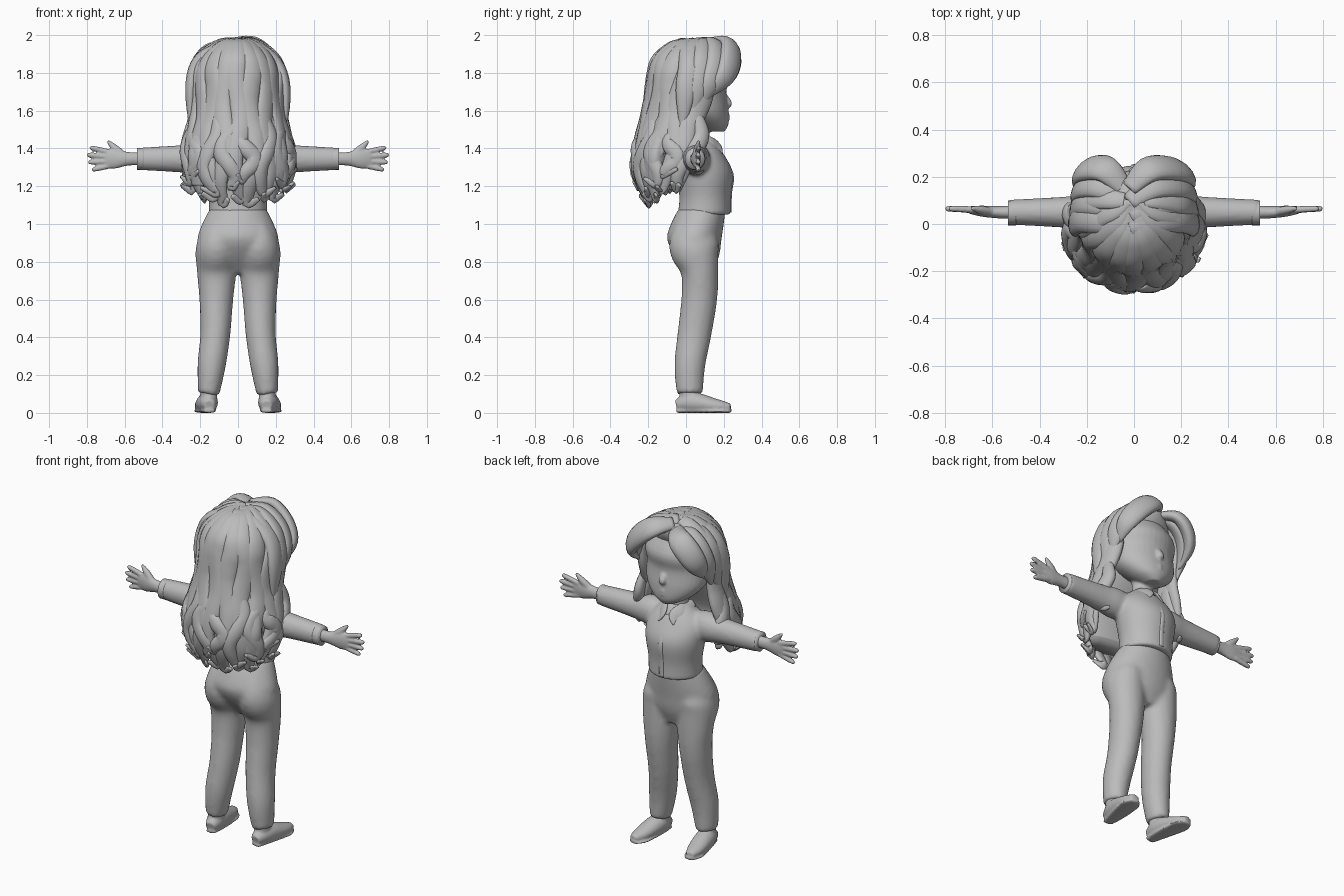
import bpy, bmesh, math
from mathutils import Vector

if "Cube" in bpy.data.objects:
    bpy.data.objects.remove(bpy.data.objects["Cube"])

colour = (.5, .5, .5, 1)
grey = bpy.data.materials.new("plain_grey")
grey.use_nodes = True
grey.diffuse_color = colour
grey.node_tree.nodes["Principled BSDF"].inputs["Base Color"].default_value = colour

FORWARD = Vector((0, 1, 0))
UP = Vector((0, 0, 1))


def spline(points, steps):
    """Smooth path through points that carry position, half width and half thickness."""
    ctrl = [Vector(p) for p in points]
    ctrl = [ctrl[0]] + ctrl + [ctrl[-1]]
    path = []
    for before, start, end, after in zip(ctrl, ctrl[1:], ctrl[2:], ctrl[3:]):
        for k in range(steps):
            t = k / steps
            bend_in, bend_out = (end - before) / 2, (after - start) / 2
            ease = t * t * (3 - 2 * t)
            path.append(start.lerp(end, ease) + bend_in * t * (1 - t) ** 2 - bend_out * t * t * (1 - t))
    return path + [ctrl[-1]]


def sweep(bm, points, facing=FORWARD, sides=20, steps=5, axis=None):
    """Closed oval tube; its thickness points along the facing direction."""
    path = spline(points, steps)
    centres = [Vector(p[:3]) for p in path]
    rings = []
    for i, centre in enumerate(centres):
        along = axis or (centres[min(i + 1, len(centres) - 1)] - centres[max(i - 1, 0)]).normalized()
        normal = facing(centre) if callable(facing) else facing
        normal = (normal - along * normal.dot(along)).normalized()
        side = normal.cross(along)
        width, thick = path[i][3], path[i][4]
        angles = [math.tau * k / sides for k in range(sides)]
        rings.append([bm.verts.new(centre + side * width * math.cos(a) + normal * thick * math.sin(a))
                      for a in angles])
    for lower, upper in zip(rings, rings[1:]):
        for k in range(sides):
            bm.faces.new((lower[k - 1], lower[k], upper[k], upper[k - 1]))
    bm.faces.new(rings[0])
    bm.faces.new(rings[-1])


def column(bm, rows):
    """Upright form with level rings, from rows of height, half width, back and front."""
    sweep(bm, [(0, (back + front) / 2, z, width, (front - back) / 2) for z, width, back, front in rows],
          sides=36, axis=UP)


def lock(bm, points, width, thick):
    """Lock of hair, full in the middle and thin at both ends."""
    sized = []
    for i, point in enumerate(points):
        size = math.sin(math.pi * (.12 + .86 * i / (len(points) - 1))) ** .6
        sized.append((*point, width * size, thick * size))
    sweep(bm, sized, outward, sides=14)


def outward(point):
    """Direction pointing away from the middle of the head."""
    return Vector((point.x, point.y, max(point.z - 1.75, 0)))


def finish(name, bm, mirror=False, voxel=0):
    """Turn the forms into one smooth object, optionally mirrored and blended together."""
    bmesh.ops.recalc_face_normals(bm, faces=bm.faces)
    mesh = bpy.data.meshes.new(name)
    bm.to_mesh(mesh)
    bm.free()
    mesh.materials.append(grey)
    mesh.shade_smooth()
    ob = bpy.data.objects.new(name, mesh)
    bpy.context.collection.objects.link(ob)
    if mirror:
        ob.modifiers.new("mirror", "MIRROR").use_mirror_merge = False
    if voxel:
        blend = ob.modifiers.new("blend", "REMESH")
        blend.mode, blend.voxel_size, blend.use_smooth_shade = "VOXEL", voxel, True
        ob.modifiers.new("soften", "SMOOTH").iterations = 5


# Trousers: hips blended with two legs
bm = bmesh.new()
column(bm, [(1.08, .15, -.04, .21), (1, .19, -.08, .2), (.92, .215, -.1, .188),
            (.83, .2, -.055, .175), (.74, .11, .02, .14)])
leg = [(.1, .05, 1, .07, .1), (.112, .043, .88, .11, .133), (.113, .072, .75, .105, .1),
       (.115, .07, .6, .09, .095), (.12, .045, .42, .08, .09), (.14, .02, .25, .075, .082),
       (.155, .02, .1, .057, .07)]
for s in (-1, 1):
    sweep(bm, [(s * x, *rest) for x, *rest in leg])
finish("trousers", bm, voxel=.014)

# Shoes: rounded upper on a flat sole, toes turned out
bm = bmesh.new()
sweep(bm, [(.15, -.05, .04, .03, .03), (.16, .03, .055, .055, .055), (.18, .16, .037, .05, .037),
           (.19, .235, .03, .025, .02)], UP)
sweep(bm, [(.15, -.05, .01, .03, .01), (.16, .04, .01, .045, .01), (.18, .18, .01, .057, .01),
           (.19, .24, .01, .025, .01)], UP)
sweep(bm, [(.155, .015, z, .045, .05) for z in (.05, .14)])
finish("shoes", bm, mirror=True, voxel=.007)

# Shirt: torso blended with two sleeves
bm = bmesh.new()
column(bm, [(1.05, .155, -.045, .237), (1.14, .155, -.035, .237), (1.27, .175, -.05, .247),
            (1.37, .165, -.045, .2), (1.46, .07, .01, .135)])
for s in (-1, 1):
    sweep(bm, [(s * x, .05, 1.345, r, r * .9) for x, r in ((.08, .07), (.18, .087), (.3, .073), (.53, .059))])
finish("shirt", bm, voxel=.011)

# Cuffs
bm = bmesh.new()
sweep(bm, [(x, .047, 1.345, .058, .053) for x in (.5, .535)])
finish("cuffs", bm, mirror=True)

# Collar flaps and button placket
bm = bmesh.new()
sweep(bm, [(.07, .03, 1.45, .025, .01), (.06, .12, 1.44, .035, .01), (.04, .165, 1.41, .035, .01),
           (.05, .19, 1.37, .004, .005)], Vector((1, 1, 1)))
finish("collar", bm, mirror=True)
bm = bmesh.new()
sweep(bm, [(0, y, z, .015, .008) for y, z in ((.233, 1.06), (.235, 1.16), (.242, 1.27), (.165, 1.41))])
finish("placket", bm)

# Head: skull, neck, nose and lips
bm = bmesh.new()
column(bm, [(1.49, .04, .11, .205), (1.53, .115, .04, .225), (1.6, .178, -.05, .225), (1.7, .195, -.11, .214),
            (1.8, .195, -.12, .222), (1.94, .08, -.03, .13)])
sweep(bm, [(0, .07, z, .06, .055) for z in (1.4, 1.55)])
sweep(bm, [(0, .2, 1.69, .014, .01), (0, .228, 1.64, .022, .016), (0, .22, 1.62, .01, .01)])
for z in (1.576, 1.557):
    sweep(bm, [(x, .22 - abs(x) / 4, z, .01, .012 - abs(x) / 6) for x in (-.03, 0, .03)])
finish("head", bm, voxel=.007)

# Hands: wrist and palm, four fanned fingers, thumb
bm = bmesh.new()
sweep(bm, [(.5, .05, 1.345, .036, .028), (.58, .05, 1.345, .036, .026), (.65, .055, 1.345, .052, .023),
           (.7, .06, 1.343, .045, .015)])
for i, length in enumerate((.1, .12, .125, .11)):
    spread = (i - 1.5) / 1.5
    base, tip = 1.344 + .034 * spread, 1.346 + .056 * spread
    sweep(bm, [(.67, .06, base, .015, .015), (.66 + length, .065, tip, .013, .013),
               (.67 + length, .063, tip, .006, .006)])
sweep(bm, [(.6, .05, 1.36, .018, .018), (.65, .06, 1.4, .02, .018), (.69, .067, 1.44, .008, .008)])
finish("hands", bm, mirror=True, voxel=.006)

# Hair outline: height, half width, back and middle
outline = [(1.96, .08, -.04, .1), (1.9, .19, -.165, .1), (1.8, .24, -.195, .08), (1.6, .24, -.22, .04),
           (1.4, .295, -.28, 0), (1.3, .295, -.285, -.03), (1.2, .275, -.26, -.07), (1.08, .2, -.19, -.1)]


def on_hair(angle, z, scale=.93):
    """Point on the hair outline, with angle zero at the back."""
    for above, below in zip(outline, outline[1:]):
        if z >= below[0]:
            break
    mix = (z - below[0]) / (above[0] - below[0])
    width, back, middle = Vector(below[1:]).lerp(Vector(above[1:]), mix)
    return (width * scale * math.sin(angle), middle - (middle - back) * scale * math.cos(angle), z)


# Hair mass under the locks, open below the face
bm = bmesh.new()
column(bm, [(z, width * .88, back * .88, max(middle * 2.6 - .06, -.07))
            for z, width, back, middle in outline[:-1]])
finish("hair_mass", bm)

# Long wavy back locks with flicked tips
bm = bmesh.new()
count, bends = 11, 11
for i in range(count):
    turn = 2 * i / (count - 1) - 1
    end = 1.11 + .08 * turn ** 2 + .02 * (i % 2)
    points = [(turn * .04, .1, 1.965)]
    for k in range(bends):
        z = 1.955 + (end - 1.955) * (k / (bends - 1)) ** 1.4
        wave = .09 * math.sin(z * 13 + abs(turn) * 11) * min(k / 4, 1)
        points.append(on_hair(turn * 1.6 + wave, z))
    points.append(on_hair(turn * 1.6 + .12 * (-1) ** i, end + .02, 1.1))
    lock(bm, points, .064, .034)
finish("back_locks", bm)

# Shorter curls over the lower hair
bm = bmesh.new()
count, bends = 10, 7
for i in range(count):
    turn = 2 * i / (count - 1) - 1
    level = i % 3
    top, end = 1.6 - .06 * level, 1.15 + .04 * level + .04 * abs(turn)
    points = []
    for k in range(bends):
        angle = turn * 1.7 + .14 * math.sin(k * 1.2 + i * 2)
        points.append(on_hair(angle, top + (end - top) * k / (bends - 1), .95))
    points.append(on_hair(turn * 1.7 + .2 * (-1) ** i, end + .03, 1.06))
    lock(bm, points, .046, .032)
finish("lower_curls", bm)

# Fringe lobes fanning back from an off-centre parting to the sides
fringe = [(.01, .15, 1.95), (.09, .23, 1.935), (.175, .235, 1.86), (.225, .2, 1.77), (.22, .12, 1.68)]
temple = [(.01, -.02, 1.95), (.12, .02, 1.92), (.21, .03, 1.84), (.25, 0, 1.7), (.25, -.02, 1.5)]
bm = bmesh.new()
layers = 4
for s in (-1, 1):
    for layer in range(layers):
        points = []
        for a, b in zip(fringe, temple):
            x, y, z = Vector(a).lerp(Vector(b), layer / (layers - 1))
            high = max(z - 1.8, 0)
            points.append((s * x - .2 * high, y, z + .1 * s * high))
        lock(bm, points, .07, .038)
finish("fringe", bm)

# Locks falling in front of the shoulders
bm = bmesh.new()
for s in (-1, 1):
    lock(bm, [(s * x, y, z) for x, y, z in ((.23, .06, 1.7), (.22, .02, 1.55), (.26, .03, 1.4), (.27, .06, 1.3),
                                            (.25, .09, 1.28))], .05, .032)
finish("shoulder_locks", bm)
